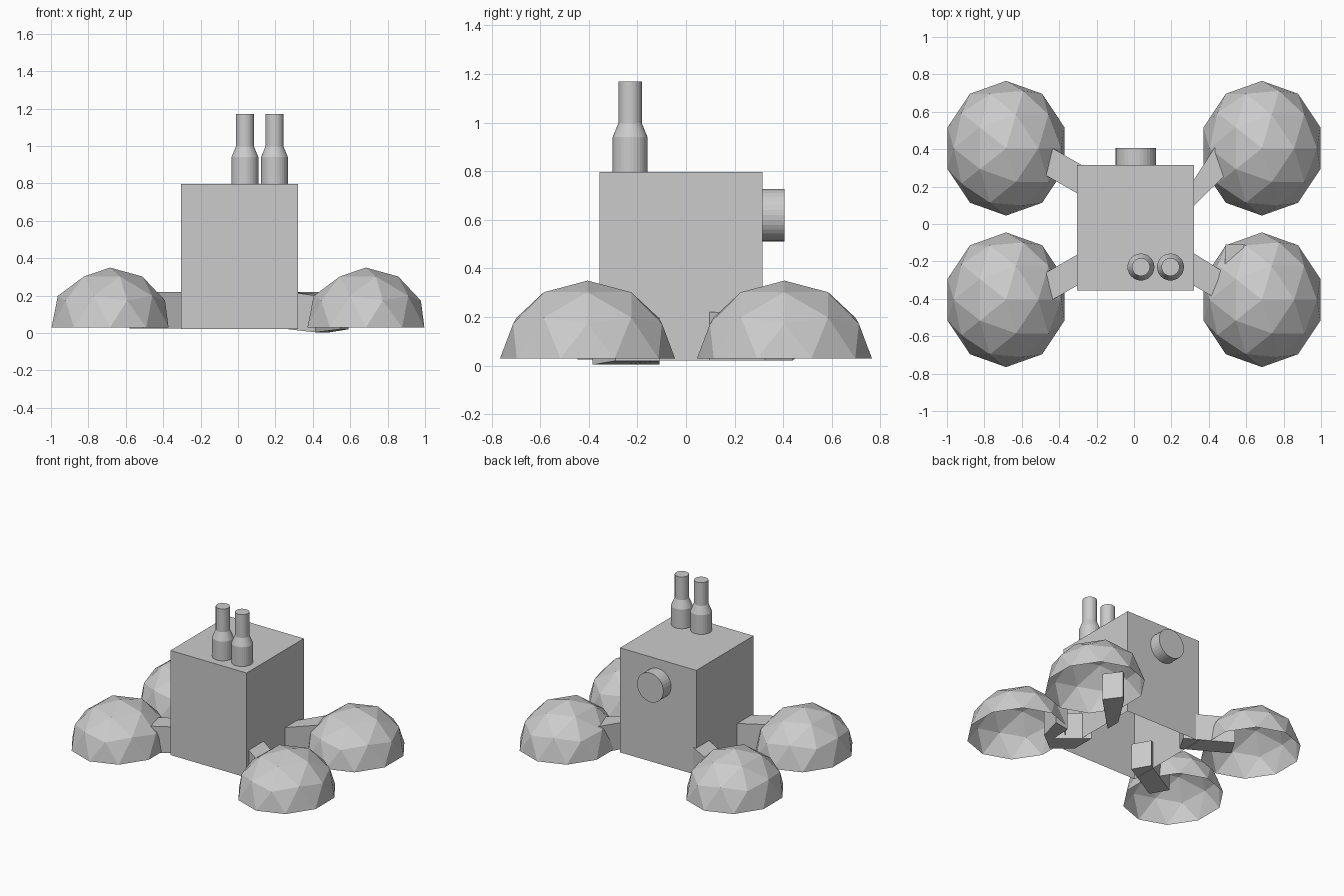
import bpy, bmesh, math
from mathutils import Matrix

if "Cube" in bpy.data.objects:
    bpy.data.objects.remove(bpy.data.objects["Cube"])


def finish(name, bm):
    bmesh.ops.recalc_face_normals(bm, faces=bm.faces)
    mesh = bpy.data.meshes.new(name)
    bm.to_mesh(mesh)
    bm.free()
    ob = bpy.data.objects.new(name, mesh)
    bpy.context.collection.objects.link(ob)
    return ob


def prism(name, outline, z0, z1, open_bottom=False):
    """Extrude a plan outline from z0 up to z1."""
    bm = bmesh.new()
    base = bm.faces.new([bm.verts.new((x, y, z0)) for x, y in outline])
    top = bmesh.ops.extrude_face_region(bm, geom=[base], use_keep_orig=True)["geom"]
    for v in top:
        if isinstance(v, bmesh.types.BMVert):
            v.co.z = z1
    if open_bottom:
        bmesh.ops.delete(bm, geom=[base], context="FACES_ONLY")
    return finish(name, bm)


def lathe(name, profile, matrix, sides=32):
    """Closed turned part from (radius, height) rings."""
    bm = bmesh.new()
    rings = []
    for r, h in profile:
        rings.append([bm.verts.new((r * math.cos(2 * math.pi * i / sides),
                                    r * math.sin(2 * math.pi * i / sides), h))
                      for i in range(sides)])
    for a, b in zip(rings, rings[1:]):
        for i in range(sides):
            j = (i + 1) % sides
            bm.faces.new((a[i], a[j], b[j], b[i]))
    bm.faces.new(rings[-1])
    bm.faces.new(rings[0][::-1])
    bm.transform(matrix)
    return finish(name, bm)


def dome(name, x, y):
    """Upper half of a low-poly sphere, open underneath."""
    bm = bmesh.new()
    bmesh.ops.create_icosphere(bm, subdivisions=2, radius=1)
    low = [v for v in bm.verts if v.co.z < -0.01]
    bmesh.ops.delete(bm, geom=low, context="VERTS")
    bm.transform(Matrix.Translation((x, y, 0.03)) @ Matrix.Diagonal((0.3286, 0.36, 0.32, 1)))
    return finish(name, bm)


# Main block, hollow underneath
prism("body", [(-0.305, -0.356), (0.32, -0.356), (0.32, 0.315), (-0.305, 0.315)],
      0.022, 0.797, open_bottom=True)

# Four dome feet
for sx, side in ((-1, "left"), (1, "right")):
    for sy, end in ((-1, "front"), (1, "back")):
        dome(f"{end}_{side}_foot", sx * 0.684, sy * 0.405)

# Straight struts on the left side
c, s, w = math.cos(math.radians(30)), 0.5, 0.0715
for sy, end in ((-1, "front"), (1, "back")):
    a, b = (-0.24, 0.21), (-0.545, 0.385)
    pts = [(a[0] + s * w, a[1] + c * w), (b[0] + s * w, b[1] + c * w),
           (b[0] - s * w, b[1] - c * w), (a[0] - s * w, a[1] - c * w)]
    prism(f"{end}_left_strut", [(x, y * sy) for x, y in pts], 0.025, 0.22)

# Splayed strut at back right, bent strut at front right
prism("back_right_strut", [(0.27, 0.046), (0.55, 0.325), (0.465, 0.44), (0.436, 0.417),
                           (0.27, 0.157)], 0.022, 0.22)
bent = prism("front_right_strut", [(0.27, -0.125), (0.485, -0.26), (0.49, -0.11), (0.59, -0.11),
                                   (0.545, -0.29), (0.415, -0.385), (0.27, -0.30)], 0.02, 0.22)
for v in bent.data.vertices:
    if v.co.x > 0.3:
        v.co.z -= 0.016 if v.co.z < 0.1 and v.co.x < 0.5 else 0.0
        if v.co.z > 0.1:
            v.co.z = 0.2

# Twin chimneys
for name, x in (("left_chimney", 0.037), ("right_chimney", 0.195)):
    lathe(name, [(0.072, 0.79), (0.072, 0.94), (0.048, 0.998), (0.048, 1.17)],
          Matrix.Translation((x, -0.23, 0)))

# Round port on the back
lathe("back_port", [(0.108, 0), (0.108, 0.1)],
      Matrix.Translation((0.01, 0.305, 0.62)) @ Matrix.Rotation(-math.pi / 2, 4, "X"))
